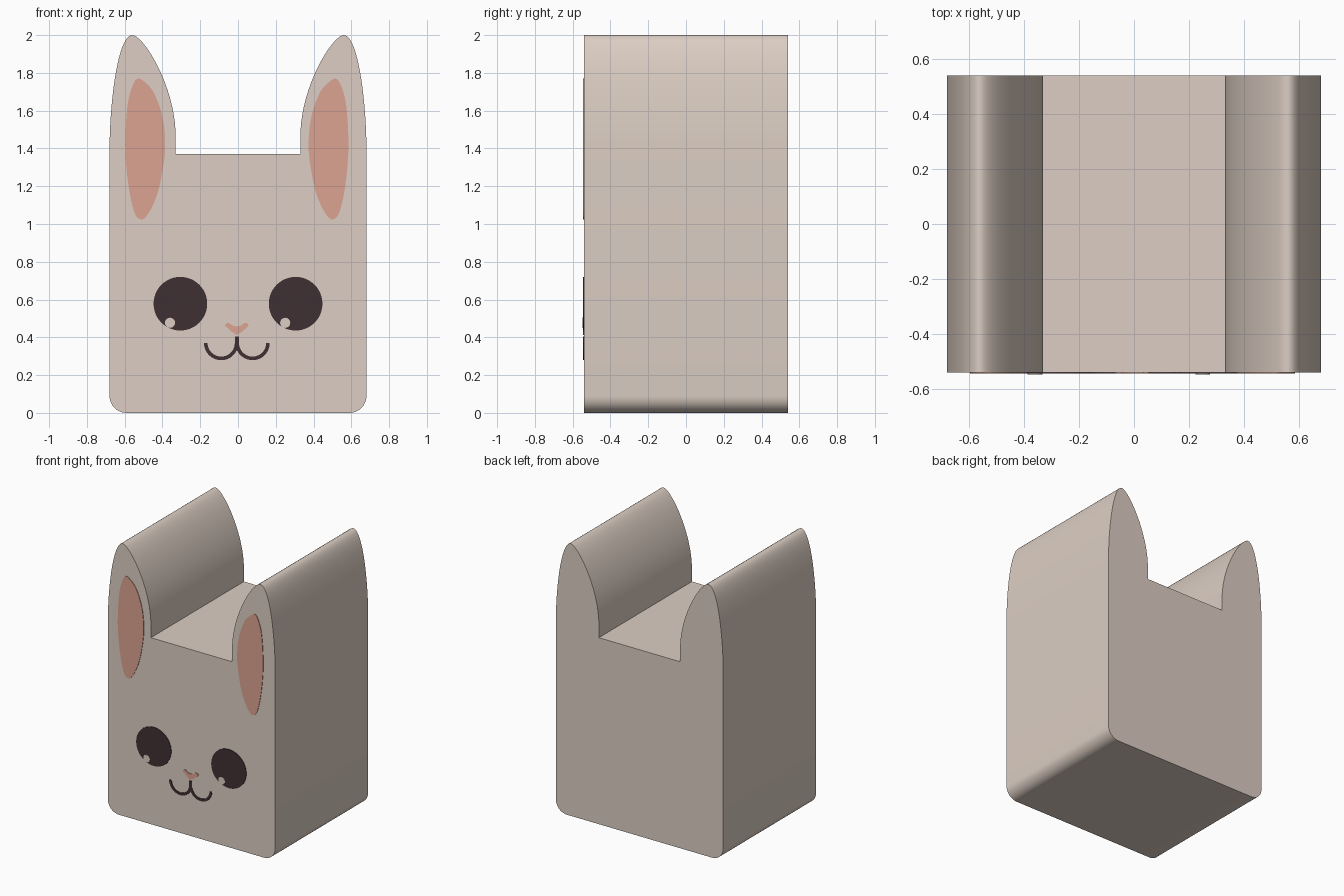
import bpy, bmesh, math

if "Cube" in bpy.data.objects:
    bpy.data.objects.remove(bpy.data.objects["Cube"])

HALF_DEPTH = 0.54
FACE_X = -0.006  # painted nose, mouth and ears sit slightly off centre


def material(name, rgb):
    lin = [((c / 255 + 0.055) / 1.055) ** 2.4 for c in rgb]
    m = bpy.data.materials.new(name)
    m.diffuse_color = (*lin, 1)
    m.use_nodes = True
    m.node_tree.nodes["Principled BSDF"].inputs["Base Color"].default_value = m.diffuse_color
    return m


BEIGE = material("warm beige", (220, 206, 195))
PINK = material("soft pink", (220, 163, 145))
DARK = material("dark brown", (64, 48, 50))


def extrude_profile(name, pts, y0, y1, mat):
    """Prism from a closed x/z outline between two depths."""
    bm = bmesh.new()
    front = [bm.verts.new((x, y0, z)) for x, z in pts]
    back = [bm.verts.new((x, y1, z)) for x, z in pts]
    n = len(pts)
    bm.faces.new(front)
    bm.faces.new(back[::-1])
    for i in range(n):
        j = (i + 1) % n
        bm.faces.new((front[i], back[i], back[j], front[j]))
    bmesh.ops.recalc_face_normals(bm, faces=bm.faces[:])
    mesh = bpy.data.meshes.new(name)
    bm.to_mesh(mesh)
    bm.free()
    mesh.materials.append(mat)
    ob = bpy.data.objects.new(name, mesh)
    bpy.context.collection.objects.link(ob)
    bpy.ops.object.select_all(action='DESELECT')
    ob.select_set(True)
    bpy.context.view_layer.objects.active = ob
    bpy.ops.object.shade_smooth_by_angle(angle=math.radians(35))
    return ob


def plate(name, pts, mat, thick=0.004):
    return extrude_profile(name, pts, -HALF_DEPTH - thick, -HALF_DEPTH + 0.002, mat)


def arc(cx, cz, r, a0, a1, n):
    return [(cx + r * math.cos(math.radians(a0 + (a1 - a0) * i / n)),
             cz + r * math.sin(math.radians(a0 + (a1 - a0) * i / n))) for i in range(n + 1)]


def bezier(p0, p1, p2, p3, n=18):
    out = []
    for i in range(n + 1):
        t = i / n
        w = ((1 - t) ** 3, 3 * t * (1 - t) ** 2, 3 * t * t * (1 - t), t ** 3)
        out.append(tuple(sum(k * p[a] for k, p in zip(w, (p0, p1, p2, p3))) for a in (0, 1)))
    return out


def smooth_loop(pts, n=4):
    """Closed Catmull-Rom curve through the points."""
    out, m = [], len(pts)
    for i in range(m):
        a, b, c, d = (pts[(i + k) % m] for k in (-1, 0, 1, 2))
        for s in range(n):
            t = s / n
            out.append(tuple(0.5 * (2 * b[k] + (c[k] - a[k]) * t
                       + (2 * a[k] - 5 * b[k] + 4 * c[k] - d[k]) * t * t
                       + (3 * b[k] - a[k] - 3 * c[k] + d[k]) * t ** 3) for k in (0, 1)))
    return out


# Body with ears: right half outline, mirrored
half = arc(0.59, 0.09, 0.09, -90, 0, 10)
half += bezier((0.68, 1.42), (0.675, 1.70), (0.63, 2.0), (0.56, 2.0))
half += bezier((0.56, 2.0), (0.50, 2.0), (0.325, 1.72), (0.33, 1.45))[1:]
half.append((0.33, 1.37))
extrude_profile("body", half + [(-x, z) for x, z in reversed(half)],
                -HALF_DEPTH, HALF_DEPTH, BEIGE)

# Inner ears
inner = smooth_loop([(0.53, 1.767), (0.495, 1.757), (0.442, 1.70), (0.397, 1.58),
                     (0.38, 1.45), (0.385, 1.34), (0.412, 1.19), (0.449, 1.09),
                     (0.485, 1.035), (0.507, 1.025), (0.535, 1.045), (0.56, 1.125),
                     (0.581, 1.26), (0.591, 1.42), (0.581, 1.61), (0.56, 1.71)])
for side, label in ((-1, "left"), (1, "right")):
    plate(label + "_inner_ear", [(FACE_X + side * x, z) for x, z in inner], PINK)

    # Eyes with a small pale glint at lower left
    cx = side * 0.305
    plate(label + "_eye", arc(cx, 0.578, 0.142, 0, 360, 48)[:-1], DARK)
    plate(label + "_eye_glint", arc(cx - 0.055, 0.477, 0.027, 0, 360, 16)[:-1], BEIGE, 0.007)

# Nose
nose = [(0, 0.412), (0.03, 0.432), (0.063, 0.462), (0.058, 0.474), (0.04, 0.476), (0.02, 0.461)]
nose_loop = nose + [(0, 0.458)] + [(-x, z) for x, z in reversed(nose[1:])]
plate("nose", [(FACE_X + x, z) for x, z in nose_loop], PINK)

# Mouth: stem and two hanging arcs as one outline
mouth = [(0.011, 0.405)] + arc(0.083, 0.37, 0.072, 180, 360, 20)
mouth += arc(0.083, 0.37, 0.091, 360, 180 + math.degrees(math.acos(0.083 / 0.091)), 20)
mouth_loop = mouth + [(-x, z) for x, z in reversed(mouth[:-1])]
plate("mouth", [(FACE_X + x, z) for x, z in mouth_loop], DARK)
